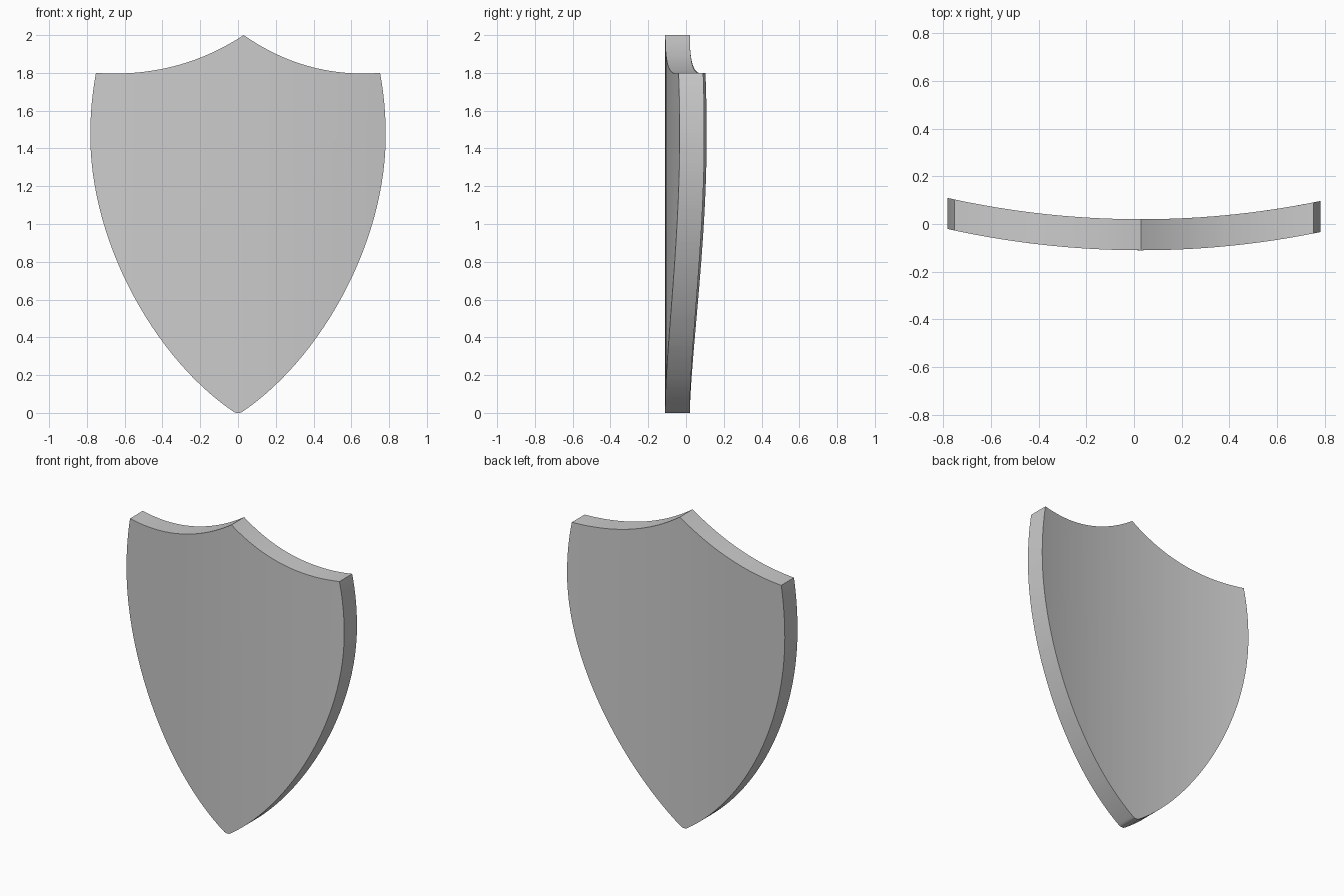
import bpy, bmesh
from mathutils import Vector
from math import sqrt

cube = bpy.data.objects.get("Cube")
if cube:
    bpy.data.objects.remove(cube)

THICK = 0.13      # front to back
FRONT = -0.11     # foremost y, on the ridge line
RIDGE = 0.03      # x of the peak and of the bend's axis
RADIUS = 3.73     # radius of the bend


def bezier(points, steps):
    """Sample a Bezier curve of any degree by repeated interpolation."""
    out = []
    for i in range(steps + 1):
        pts = [Vector(p) for p in points]
        while len(pts) > 1:
            pts = [a.lerp(b, i / steps) for a, b in zip(pts, pts[1:])]
        out.append(pts[0])
    return out


def mirror(points):
    return [Vector((-p.x, p.y)) for p in reversed(points)]


# Outline: tip, right flank, two scooped top edges, left flank
flank = bezier([(0.02, 0.004), (0.42, 0.27), (0.782, 0.88), (0.782, 1.47)], 28)
shoulder = bezier([(0.782, 1.47), (0.782, 1.64), (0.752, 1.80)], 8)[1:]
right_side = [Vector((0.01, 0))] + flank + shoulder
top_right = bezier([(0.752, 1.80), (0.36, 1.77), (RIDGE, 2.0)], 20)[1:]
top_left = bezier([(RIDGE, 2.0), (-0.32, 1.77), (-0.752, 1.80)], 20)[1:-1]
outline = right_side + top_right + top_left + mirror(right_side)

# Flat plate, thickened backwards
bm = bmesh.new()
front = bm.faces.new([bm.verts.new((p.x, FRONT, p.y)) for p in outline])
extruded = bmesh.ops.extrude_face_region(bm, geom=[front], use_keep_orig=True)
back_verts = [g for g in extruded["geom"] if isinstance(g, bmesh.types.BMVert)]
bmesh.ops.translate(bm, verts=back_verts, vec=(0, THICK, 0))

# Vertical cuts let the plate bend around an upright axis
for i in range(-15, 16):
    bmesh.ops.bisect_plane(bm, geom=bm.verts[:] + bm.edges[:] + bm.faces[:],
                           plane_co=(RIDGE + i * 0.05, 0, 0), plane_no=(1, 0, 0),
                           dist=0.0005)
for v in bm.verts:
    v.co.y += RADIUS - sqrt(RADIUS ** 2 - (v.co.x - RIDGE) ** 2)
bmesh.ops.recalc_face_normals(bm, faces=bm.faces)

mesh = bpy.data.meshes.new("shield_plate")
bm.to_mesh(mesh)
bm.free()
shield = bpy.data.objects.new("shield_plate", mesh)
bpy.context.collection.objects.link(shield)

# Plain grey finish
grey = bpy.data.materials.new("plain_grey")
grey.use_nodes = True
color = (0.6, 0.6, 0.6, 1)
grey.diffuse_color = color
grey.node_tree.nodes["Principled BSDF"].inputs["Base Color"].default_value = color
mesh.materials.append(grey)

bpy.context.view_layer.objects.active = shield
shield.select_set(True)
bpy.ops.object.shade_smooth_by_angle()
